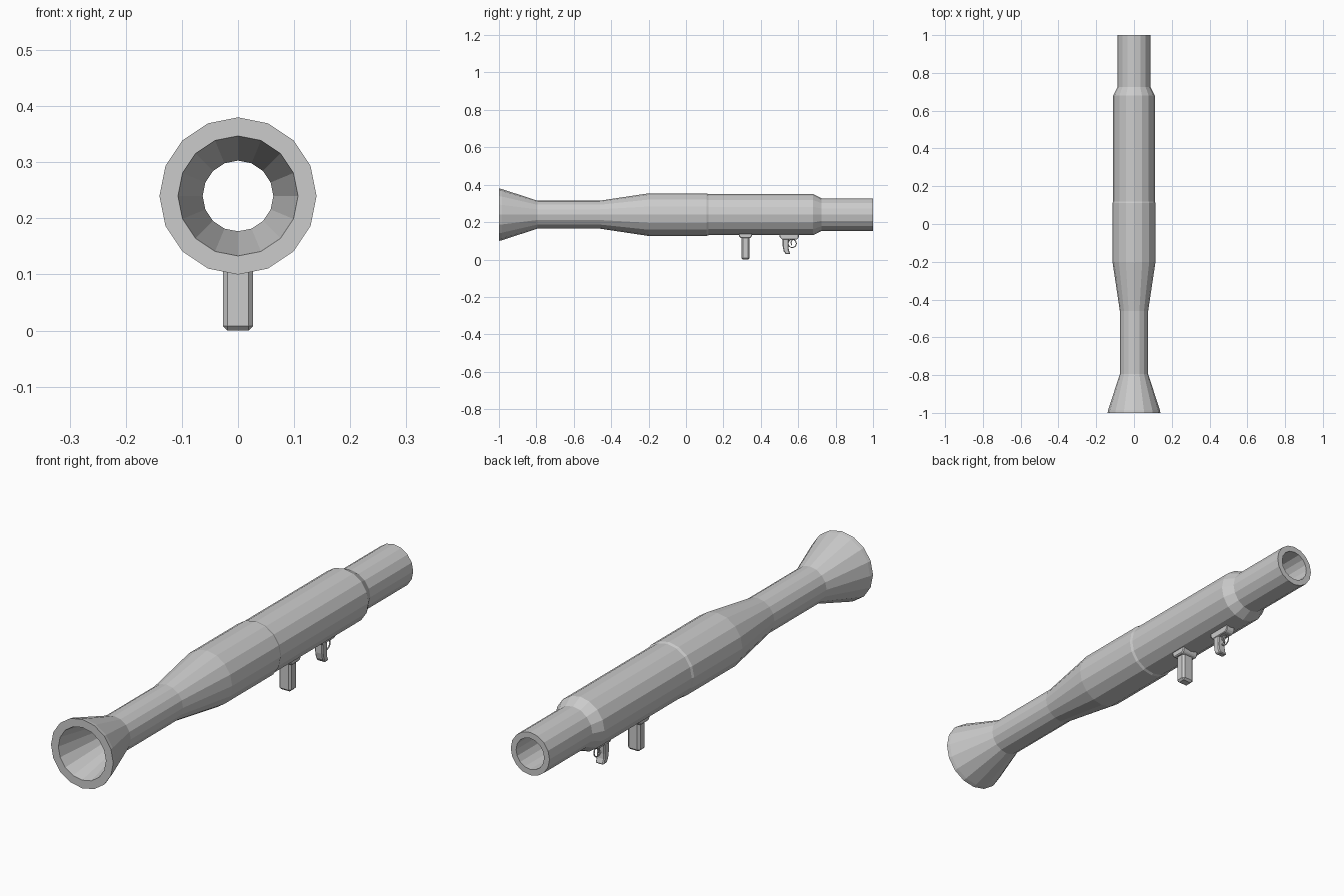
import bpy, bmesh, math

if "Cube" in bpy.data.objects:
    bpy.data.objects.remove(bpy.data.objects["Cube"])

AXIS_Z = 0.24
SIDES = 16


def make_object(name, bm):
    bmesh.ops.recalc_face_normals(bm, faces=bm.faces)
    mesh = bpy.data.meshes.new(name)
    bm.to_mesh(mesh)
    bm.free()
    ob = bpy.data.objects.new(name, mesh)
    bpy.context.collection.objects.link(ob)
    return ob


def bevel(ob, width):
    mod = ob.modifiers.new("edge_bevel", 'BEVEL')
    mod.width = width
    mod.segments = 1
    mod.limit_method = 'ANGLE'


def revolve_y(name, profile):
    """Spin a closed (y, radius) profile around the tube axis."""
    bm = bmesh.new()
    rings = []
    for y, r in profile:
        rings.append([bm.verts.new((r * math.cos(a), y, AXIS_Z + r * math.sin(a)))
                      for a in (2 * math.pi * i / SIDES for i in range(SIDES))])
    for k, ring in enumerate(rings):
        nxt = rings[(k + 1) % len(rings)]
        for i in range(SIDES):
            j = (i + 1) % SIDES
            bm.faces.new((ring[i], ring[j], nxt[j], nxt[i]))
    return make_object(name, bm)


def extrude_x(name, outline, half, chamfer):
    """Side outline in (y, z), given thickness along x."""
    bm = bmesh.new()
    a = [bm.verts.new((-half, y, z)) for y, z in outline]
    b = [bm.verts.new((half, y, z)) for y, z in outline]
    n = len(outline)
    bm.faces.new(a)
    bm.faces.new(b[::-1])
    for i in range(n):
        j = (i + 1) % n
        bm.faces.new((a[i], a[j], b[j], b[i]))
    ob = make_object(name, bm)
    if chamfer:
        bevel(ob, chamfer)
    return ob


def box(name, half, y0, y1, z0, z1, chamfer):
    return extrude_x(name, [(y0, z0), (y1, z0), (y1, z1), (y0, z1)], half, chamfer)


# Launch tube: outer skin front to back, then the bore back to front
revolve_y("launch_tube", [
    (-1.0, 0.14), (-0.985, 0.137), (-0.795, 0.075), (-0.46, 0.075), (-0.20, 0.114),
    (0.11, 0.114), (0.12, 0.11), (0.68, 0.11), (0.725, 0.087), (1.0, 0.087),
    (1.0, 0.063), (-0.79, 0.063), (-1.0, 0.107)])

# Forward grip: tapered mounting collar and chamfered handle
extrude_x("grip_mount", [(0.283, 0.148), (0.283, 0.125), (0.292, 0.114),
                         (0.344, 0.114), (0.353, 0.125), (0.353, 0.148)], 0.037, 0.004)
box("front_grip", 0.027, 0.296, 0.34, 0.003, 0.13, 0.008).location.z = -0.003

# Trigger housing and curved pistol grip
extrude_x("trigger_housing", [(0.50, 0.148), (0.50, 0.122), (0.513, 0.107),
                              (0.593, 0.107), (0.603, 0.118), (0.603, 0.148)], 0.02, 0.003)
extrude_x("trigger_grip", [(0.517, 0.112), (0.517, 0.07), (0.522, 0.045), (0.533, 0.029),
                           (0.558, 0.029), (0.55, 0.05), (0.548, 0.07), (0.55, 0.112)],
          0.018, 0.004)

# Trigger guard ring
bpy.ops.mesh.primitive_torus_add(major_segments=16, minor_segments=6, major_radius=0.022,
                                 minor_radius=0.0025, location=(0, 0.568, 0.086),
                                 rotation=(0, math.pi / 2, 0))
bpy.context.object.name = "trigger_guard"

# Trigger blade
extrude_x("trigger", [(0.563, 0.11), (0.559, 0.09), (0.562, 0.076),
                      (0.566, 0.078), (0.565, 0.09), (0.571, 0.11)], 0.003, 0)
